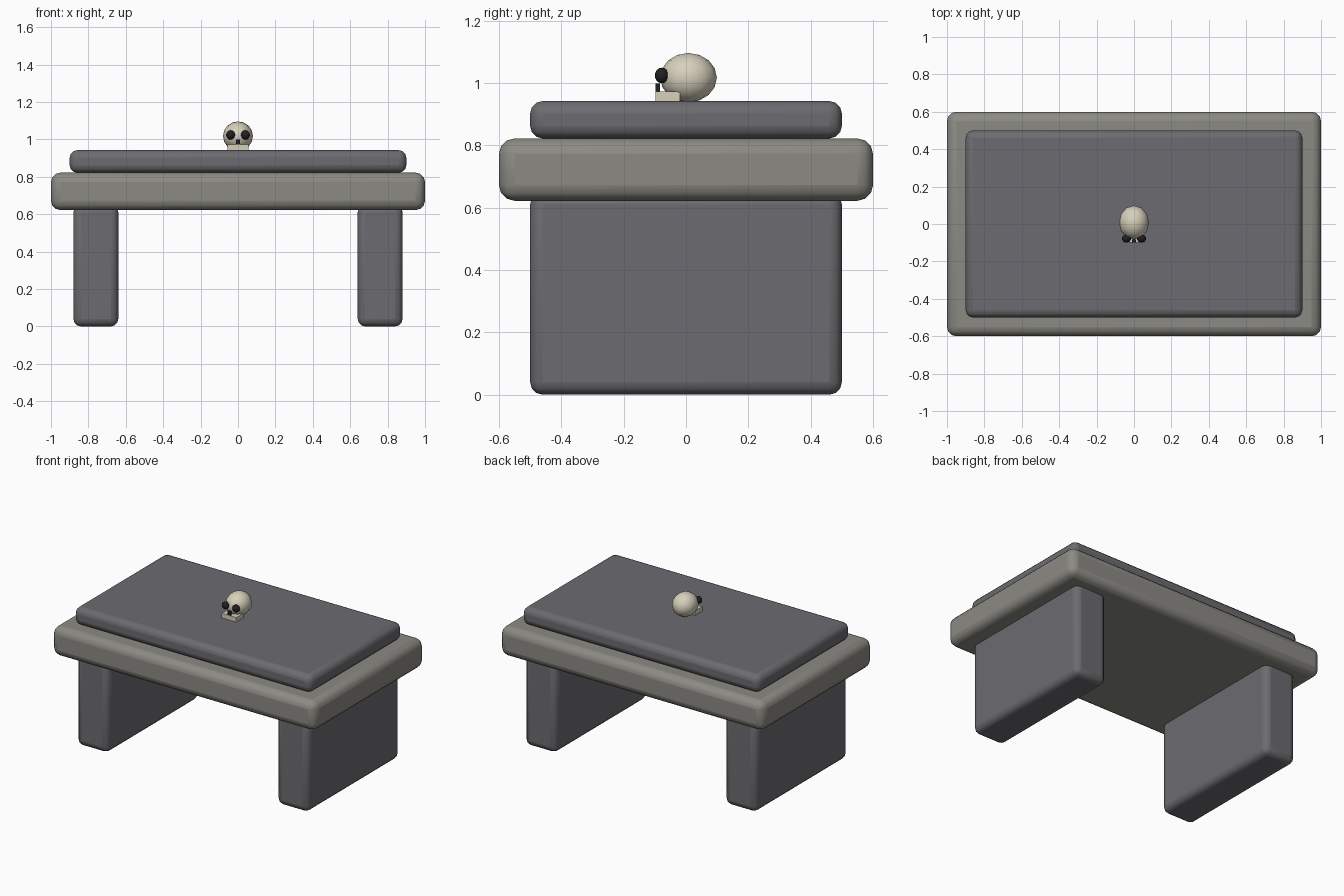
import bpy

if "Cube" in bpy.data.objects:
    bpy.data.objects.remove(bpy.data.objects["Cube"])


def material(name, rgb):
    m = bpy.data.materials.new(name)
    m.diffuse_color = (*rgb, 1)
    m.use_nodes = True
    m.node_tree.nodes["Principled BSDF"].inputs["Base Color"].default_value = m.diffuse_color
    return m


DARK = material("dark_stone", (0.15, 0.147, 0.16))
LIGHT = material("light_stone", (0.26, 0.255, 0.23))
BONE = material("bone", (0.68, 0.63, 0.5))
BLACK = material("socket_black", (0.015, 0.015, 0.018))


def finish(name, mat):
    ob = bpy.context.object
    ob.name = name
    ob.data.materials.append(mat)
    return ob


def box(name, x, y, z, mat, bevel=0.0):
    """Box from (min, max) ranges, optionally with rounded edges."""
    ranges = (x, y, z)
    bpy.ops.mesh.primitive_cube_add(size=1, location=[(a + b) / 2 for a, b in ranges])
    ob = finish(name, mat)
    ob.scale = [b - a for a, b in ranges]
    bpy.ops.object.transform_apply(location=False, rotation=False, scale=True)
    if bevel:
        mod = ob.modifiers.new("Rounded edges", "BEVEL")
        mod.width = bevel
        mod.segments = 3
        bpy.ops.object.shade_smooth_by_angle(angle=0.6)
    return ob


def ball(name, centre, radii, segments, rings, mat):
    bpy.ops.mesh.primitive_uv_sphere_add(segments=segments, ring_count=rings, radius=1, location=centre)
    ob = finish(name, mat)
    ob.scale = radii
    bpy.ops.object.transform_apply(location=False, rotation=False, scale=True)
    bpy.ops.object.shade_smooth()
    return ob


# Stone table: two supports, main slab, raised top
for side, x in (("left", (-0.88, -0.64)), ("right", (0.64, 0.88))):
    box(side + "_support", x, (-0.5, 0.5), (0, 0.65), DARK, 0.04)
box("main_slab", (-1, 1), (-0.6, 0.6), (0.622, 0.822), LIGHT, 0.05)
box("raised_top", (-0.9, 0.9), (-0.5, 0.5), (0.822, 0.942), DARK, 0.04)

# Skull: cranium, jaw, eye sockets, nose
ball("cranium", (0, 0.008, 1.017), (0.08, 0.091, 0.079), 12, 8, BONE)
box("jaw", (-0.055, 0.055), (-0.098, -0.02), (0.94, 0.973), BONE)
for side, s in (("left", -1), ("right", 1)):
    ball(side + "_eye_socket", (s * 0.04, -0.078, 1.024), (0.025, 0.022, 0.025), 10, 8, BLACK)
box("nose", (-0.01, 0.01), (-0.098, -0.083), (0.97, 0.999), BLACK)
